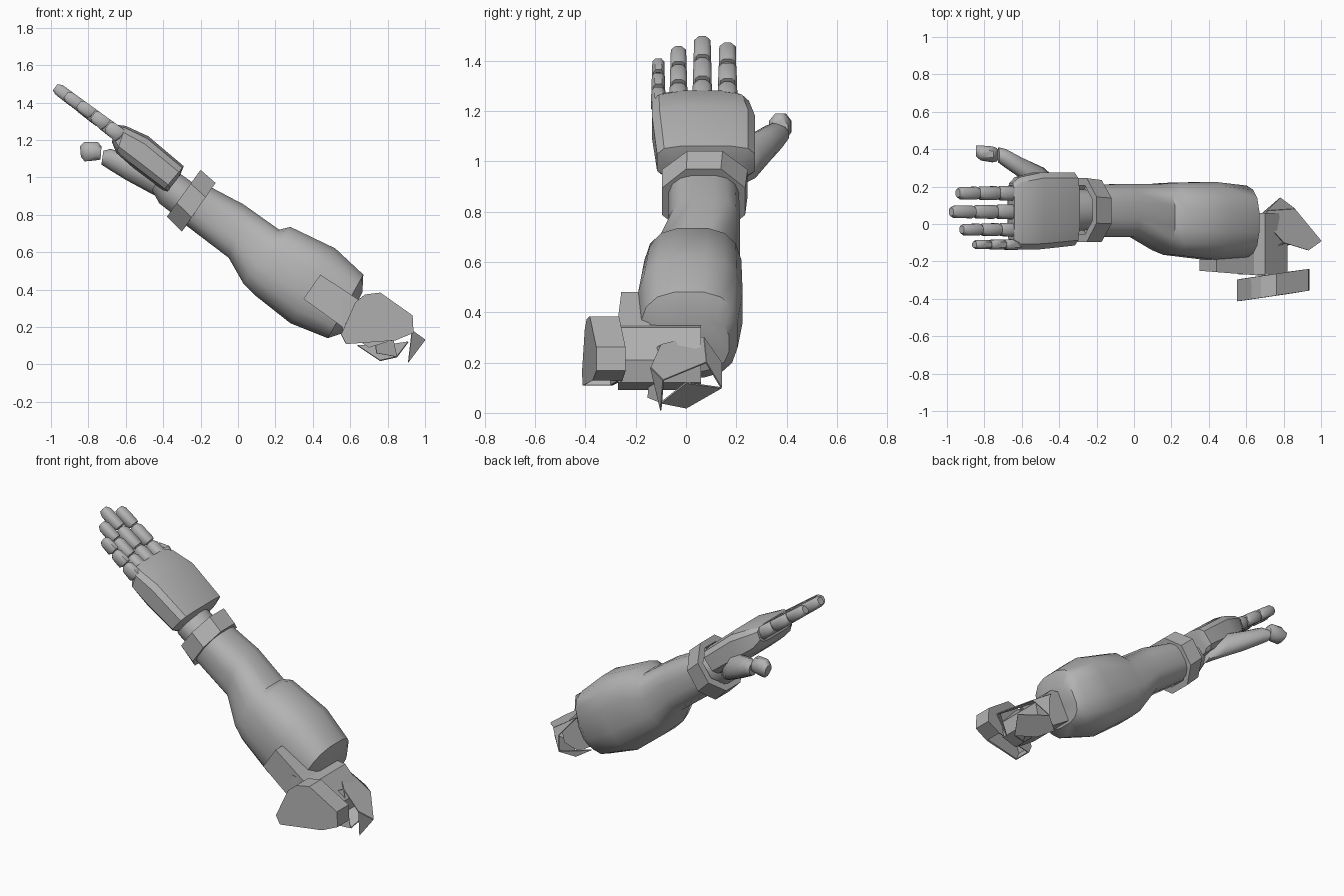
import bpy, math
from mathutils import Vector

cube = bpy.data.objects.get("Cube")
if cube:
    bpy.data.objects.remove(cube, do_unlink=True)

grey = bpy.data.materials.new("plain grey")
grey.use_nodes = True
grey.diffuse_color = (0.45, 0.45, 0.45, 1)
grey.node_tree.nodes["Principled BSDF"].inputs["Base Color"].default_value = (0.45, 0.45, 0.45, 1)


def make(name, verts, faces, smooth=0.0, wall=0.0):
    mesh = bpy.data.meshes.new(name)
    mesh.from_pydata(verts, [], faces)
    mesh.materials.append(grey)
    obj = bpy.data.objects.new(name, mesh)
    bpy.context.collection.objects.link(obj)
    bpy.ops.object.select_all(action='DESELECT')
    obj.select_set(True)
    bpy.context.view_layer.objects.active = obj
    bpy.ops.object.mode_set(mode='EDIT')
    bpy.ops.mesh.select_all(action='SELECT')
    bpy.ops.mesh.normals_make_consistent(inside=False)
    bpy.ops.object.mode_set(mode='OBJECT')
    if smooth:
        bpy.ops.object.shade_smooth_by_angle(angle=math.radians(smooth))
    if wall:
        mod = obj.modifiers.new("wall", 'SOLIDIFY')
        mod.thickness = wall
        mod.offset = 0
    return obj


def loft(name, rings, n=8, power=2.0, smooth=35, hollow=False):
    """Each ring: top x, z; bottom x, z; low y, high y."""
    angles = [(i + 0.5) * math.tau / n for i in range(n)]
    curve = lambda v: math.copysign(abs(v) ** (2 / power), v)
    peak = curve(math.cos(math.pi / n))
    verts = []
    for xt, zt, xb, zb, y0, y1 in rings:
        mid = Vector(((xt + xb) / 2, (y0 + y1) / 2, (zt + zb) / 2))
        up = Vector(((xt - xb) / 2, 0, (zt - zb) / 2))
        side = Vector((0, (y1 - y0) / 2, 0))
        for a in angles:
            verts.append(mid + up * curve(math.sin(a)) / peak + side * curve(math.cos(a)) / peak)
    count = len(rings)
    faces = []
    for r in range(count if hollow else count - 1):
        s = (r + 1) % count
        for i in range(n):
            j = (i + 1) % n
            faces.append((r * n + i, r * n + j, s * n + j, s * n + i))
    if not hollow:
        faces += [tuple(range(n)), tuple(range((count - 1) * n, count * n))]
    return make(name, verts, faces, smooth)


def prism(name, outline, y0, y1, slope=0.0, skip=(), wall=0.0):
    """Side outline in x, z pushed along y; skipped edges stay open."""
    n = len(outline)
    x0 = min(p[0] for p in outline)
    verts = [(x, y + slope * (x - x0), z) for y in (y0, y1) for x, z in outline]
    faces = [tuple(range(n)), tuple(range(n, 2 * n))]
    faces += [(i, (i + 1) % n, n + (i + 1) % n, n + i) for i in range(n) if i not in skip]
    return make(name, verts, faces, 0, wall)


# Forearm with the raised muscle bulge
loft("forearm", [
    (-0.15, 0.95, -0.30, 0.76, -0.07, 0.21),
    (0.03, 0.855, -0.05, 0.57, -0.07, 0.215),
    (0.22, 0.72, 0.03, 0.43, -0.14, 0.215),
    (0.28, 0.735, 0.09, 0.37, -0.165, 0.22),
    (0.52, 0.62, 0.28, 0.22, -0.19, 0.225),
    (0.67, 0.48, 0.48, 0.14, -0.18, 0.205),
    (0.665, 0.385, 0.555, 0.165, -0.13, 0.17)], n=16, power=2.7, smooth=40)

# Hollow cuff and the wrist inside it
loft("wrist_cuff", [
    (-0.12, 0.97, -0.30, 0.71, -0.095, 0.235),
    (-0.20, 1.04, -0.38, 0.79, -0.095, 0.245),
    (-0.222, 1.01, -0.358, 0.82, -0.055, 0.205),
    (-0.142, 0.94, -0.278, 0.74, -0.055, 0.205)], hollow=True)
loft("wrist", [
    (-0.17, 0.92, -0.29, 0.76, -0.03, 0.18),
    (-0.31, 1.02, -0.42, 0.86, -0.04, 0.19),
    (-0.40, 1.06, -0.46, 0.93, -0.02, 0.18)], n=12)

# Palm
loft("palm", [
    (-0.64, 1.28, -0.675, 1.19, -0.10, 0.22),
    (-0.60, 1.275, -0.65, 1.13, -0.135, 0.25),
    (-0.48, 1.22, -0.56, 1.05, -0.135, 0.275),
    (-0.29, 1.06, -0.40, 0.93, -0.115, 0.275),
    (-0.31, 1.01, -0.38, 0.92, -0.08, 0.24)], n=12, power=4, smooth=30)

# Thumb
loft("thumb_base", [
    (-0.40, 1.00, -0.41, 0.89, 0.11, 0.23),
    (-0.50, 1.09, -0.47, 0.92, 0.17, 0.30),
    (-0.60, 1.12, -0.60, 0.99, 0.24, 0.355),
    (-0.68, 1.15, -0.69, 1.045, 0.30, 0.40),
    (-0.72, 1.14, -0.73, 1.07, 0.33, 0.41)], n=10, smooth=50)
loft("thumb_tip", [
    (-0.73, 1.165, -0.735, 1.095, 0.335, 0.405),
    (-0.75, 1.19, -0.765, 1.09, 0.33, 0.415),
    (-0.82, 1.19, -0.82, 1.085, 0.34, 0.42),
    (-0.845, 1.165, -0.84, 1.11, 0.36, 0.42)], n=8, smooth=50)

# Fingers: three tapered knuckle segments each
reach = Vector((-0.81, 0, 0.586))
lift = Vector((0.586, 0, 0.81))
for label, y, width, length in (("index", 0.165, 0.08, 0.40), ("middle", 0.065, 0.08, 0.445),
                                ("ring", -0.03, 0.074, 0.375), ("little", -0.11, 0.058, 0.29)):
    root = Vector((-0.625, y, 1.215))
    step = length / 3
    for k in range(3):
        rings = []
        for t, size in ((0.02, 0.75), (0.15, 1.0), (0.8, 0.95), (0.98, 0.62)):
            size *= 1 - 0.07 * k
            # flat back of the finger, stepped underside
            top = root + reach * step * (k + t) + lift * (0.042 if t < 0.9 else 0.03)
            low = top - lift * 0.078 * size
            half = width * size / 2
            rings.append((top.x, top.z, low.x, low.z, y - half, y + half))
        loft(f"{label}_finger_{k + 1}", rings, n=8, power=3, smooth=50)

# Elbow bracket: side arm, cross block and open-bottomed hub
prism("elbow_side_arm", [(0.44, 0.48), (0.35, 0.35), (0.60, 0.17), (0.70, 0.31)], -0.25, -0.12, -0.08)
prism("elbow_cross_block", [(0.56, 0.36), (0.56, 0.18), (0.70, 0.09), (0.80, 0.12), (0.82, 0.21), (0.70, 0.34)],
      -0.27, 0.06)
prism("elbow_hub", [(0.68, 0.37), (0.76, 0.38), (0.93, 0.26), (0.935, 0.17), (0.84, 0.13),
                    (0.58, 0.11), (0.555, 0.16), (0.63, 0.33)], -0.41, -0.30, 0.15, skip=(4,), wall=0.01)

# Broken upper joint: thin angular plates
shards = {
    "joint_top_plate": [(0.71, 0.07, 0.30), (0.71, 0, 0.295), (0.80, -0.10, 0.27), (0.93, -0.14, 0.18),
                        (1.0, -0.09, 0.13), (0.86, 0.08, 0.20)],
    "joint_back_plate": [(0.71, 0.07, 0.30), (0.78, 0.14, 0.20), (0.78, 0.14, 0.10), (0.86, 0.08, 0.20)],
    "joint_spike": [(0.93, -0.14, 0.18), (1.0, -0.09, 0.13), (0.91, -0.10, 0.01)],
    "joint_bottom_plate": [(0.64, 0.02, 0.10), (0.76, 0, 0.02), (0.85, -0.10, 0.04),
                           (0.91, 0.0, 0.12), (0.78, 0.14, 0.10)],
    "joint_side_plate": [(0.72, -0.14, 0.24), (0.80, -0.10, 0.27), (0.85, -0.10, 0.04), (0.74, -0.15, 0.06)],
}
for name, points in shards.items():
    make(name, points, [tuple(range(len(points)))], 0, 0.006)
